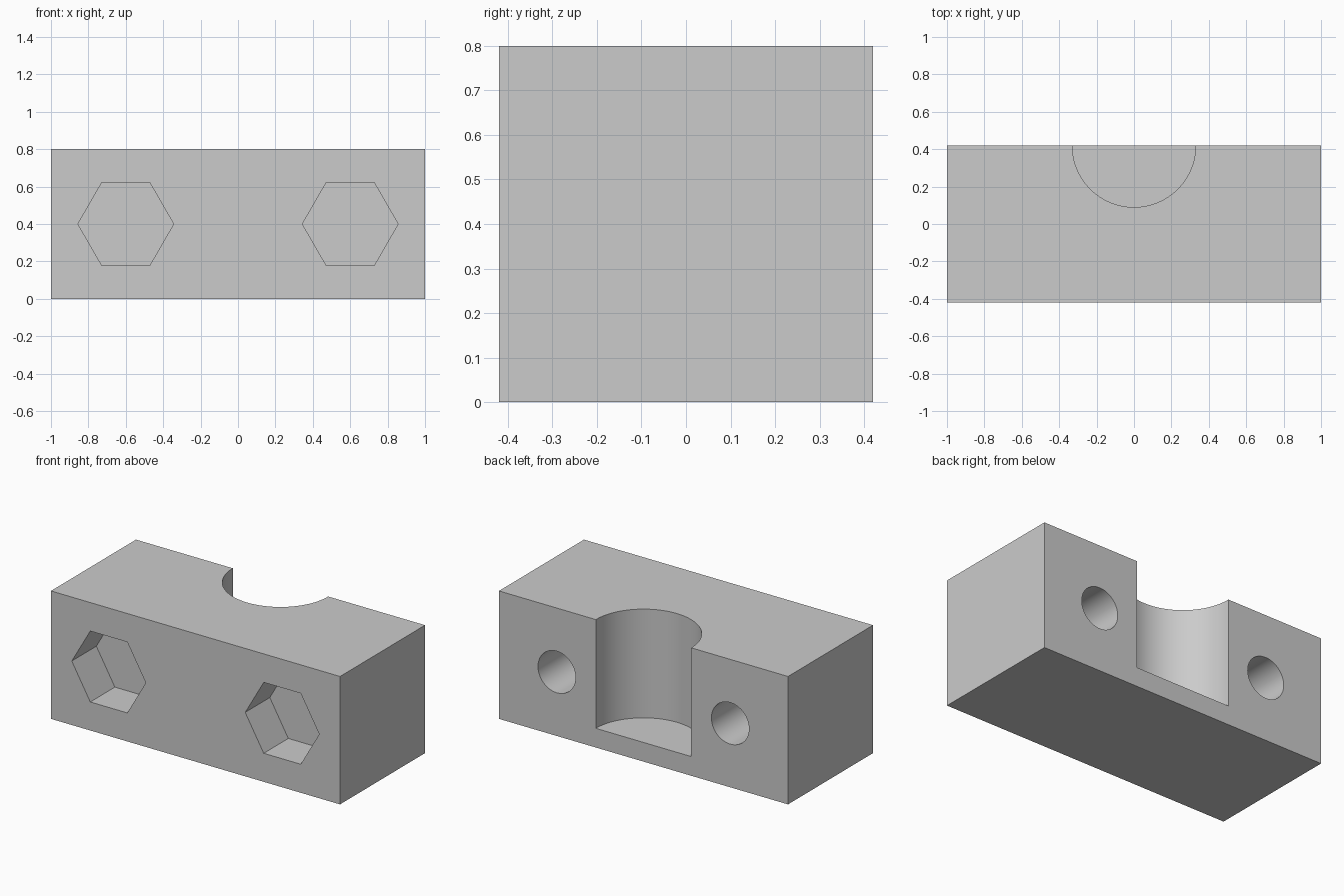
import bpy
from math import radians, pi

cube = bpy.data.objects.get("Cube")
if cube:
    bpy.data.objects.remove(cube)

HALF_DEPTH = 0.42
HEIGHT = 0.8

grey = bpy.data.materials.new("plain grey")
grey.use_nodes = True
colour = (0.6, 0.6, 0.6, 1)
grey.diffuse_color = colour
grey.node_tree.nodes["Principled BSDF"].inputs["Base Color"].default_value = colour

# Main block
bpy.ops.mesh.primitive_cube_add(size=1, location=(0, 0, HEIGHT / 2))
block = bpy.context.object
block.name = "clamp_block"
block.scale = (2, 2 * HALF_DEPTH, HEIGHT)
bpy.ops.object.transform_apply(location=False, rotation=False, scale=True)
block.data.materials.append(grey)


def cut(name, sides, radius, start, end, x=0, upright=False):
    """Cut a prism from the block, along z if upright, else along y."""
    middle = (start + end) / 2
    bpy.ops.mesh.primitive_cylinder_add(
        vertices=sides, radius=radius, depth=end - start,
        location=(x, HALF_DEPTH, middle) if upright else (x, middle, HEIGHT / 2),
        rotation=(0, 0, 0) if upright else (pi / 2, 0, 0))
    tool = bpy.context.object
    tool.name = name
    # Put a corner of the prism on the x axis
    for v in tool.data.vertices:
        v.co.x, v.co.y = v.co.y, -v.co.x
    tool.data.materials.append(grey)
    tool.hide_render = True
    mod = block.modifiers.new(name, 'BOOLEAN')
    mod.operation = 'DIFFERENCE'
    mod.solver = 'EXACT'
    mod.object = tool
    bpy.context.view_layer.objects.active = block
    bpy.ops.object.modifier_apply(modifier=name)
    bpy.data.objects.remove(tool)


# Half-round post seat in the back, with a floor
cut("post_seat", 96, 0.33, 0.12, HEIGHT + 0.1, upright=True)

# Nut pockets in the front, bolt holes from the back, thin web between them
pocket_end = -HALF_DEPTH + 0.243
for side, x in (("right", -0.6), ("left", 0.6)):
    cut(side + "_nut_pocket", 6, 0.256, -HALF_DEPTH - 0.1, pocket_end, x)
    cut(side + "_bolt_hole", 64, 0.13, pocket_end + 0.02, HALF_DEPTH + 0.1, x)

# Smooth bores with sharp edges
bpy.ops.object.select_all(action='DESELECT')
block.select_set(True)
bpy.context.view_layer.objects.active = block
bpy.ops.object.shade_smooth_by_angle(angle=radians(30))
